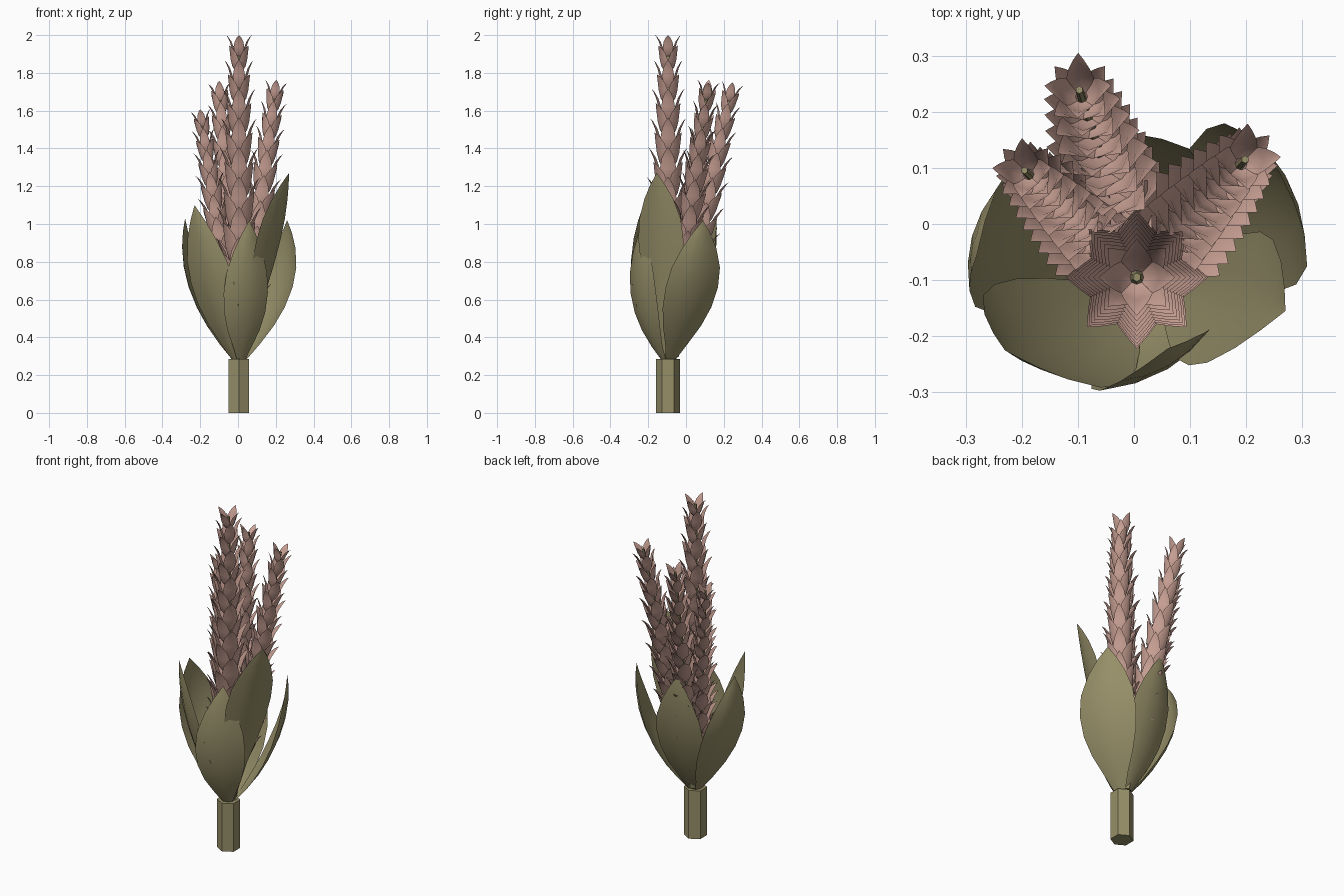
import bpy, bmesh, math
from mathutils import Vector

if "Cube" in bpy.data.objects:
    bpy.data.objects.remove(bpy.data.objects["Cube"])


def material(name, rgb):
    m = bpy.data.materials.new(name)
    m.diffuse_color = (*rgb, 1)
    m.use_nodes = True
    m.node_tree.nodes["Principled BSDF"].inputs["Base Color"].default_value = m.diffuse_color
    return m


GREEN = material("olive green", (0.305, 0.275, 0.14))
PINK = material("dusty pink", (0.62, 0.375, 0.315))
CX, CY = 0.005, -0.095


def finish(name, bm, mat, smooth=True):
    me = bpy.data.meshes.new(name)
    bm.to_mesh(me)
    bm.free()
    me.materials.append(mat)
    ob = bpy.data.objects.new(name, me)
    bpy.context.collection.objects.link(ob)
    for p in me.polygons:
        p.use_smooth = smooth
    return ob


def blade(bm, centre, widths, side, inward, cup, cols):
    """Loft a cupped, pointed blade along a list of centre points."""
    rows = []
    for c, w in zip(centre, widths):
        if w == 0:
            rows.append([bm.verts.new(c)])
            continue
        row = []
        for i in range(cols + 1):
            s = 2 * i / cols - 1
            row.append(bm.verts.new(c + side * (w * s) + inward * (cup * w * s * s)))
        rows.append(row)
    for a, b in zip(rows, rows[1:]):
        for i in range(cols):
            if len(b) == 1:
                bm.faces.new((a[i], a[i + 1], b[0]))
            else:
                bm.faces.new((a[i], a[i + 1], b[i + 1], b[i]))


def prism(name, p0, p1, r0, r1, sides, mat):
    """Straight tapered stalk between two points."""
    bm = bmesh.new()
    d = p1 - p0
    bmesh.ops.create_cone(bm, cap_ends=True, segments=sides, radius1=r0,
                          radius2=r1, depth=d.length)
    q = Vector((0, 0, 1)).rotation_difference(d)
    for v in bm.verts:
        v.co = q @ v.co + (p0 + p1) / 2
    return finish(name, bm, mat, False)


# Hexagonal stem
prism("stem", Vector((CX, CY, 0)), Vector((CX, CY, 0.285)), 0.0625, 0.0625, 6, GREEN)


# Cupped leaves: mid point, tip, facing angle, half width, shift of widest row
def leaf(name, mid, tip, angle, half, shift=1.0, cup=0.22):
    a = math.radians(angle)
    out = Vector((math.cos(a), math.sin(a), 0))
    side = Vector((-out.y, out.x, 0))
    base = Vector((CX, CY, 0.27)) + out * 0.025
    mid, tip = Vector(mid), Vector(tip)
    ctrl = mid * 2 - (base + tip) / 2
    ts = [t ** shift for t in (0, 0.12, 0.25, 0.38, 0.52, 0.66, 0.8, 0.91, 1)]
    ws = (0.15, 0.42, 0.73, 0.93, 1, 0.92, 0.65, 0.33, 0)
    pts = [base * (1 - t) ** 2 + ctrl * (2 * t * (1 - t)) + tip * t * t for t in ts]
    bm = bmesh.new()
    blade(bm, pts, [w * half for w in ws], side, -out, cup, 4)
    finish(name, bm, GREEN)


leaf("front_leaf", (0.055, -0.25, 0.62), (0.06, -0.222, 1.02), -60, 0.135)
leaf("right_leaf", (0.235, 0.045, 0.65), (0.26, 0.09, 1.02), 30, 0.16)
leaf("front_left_leaf", (-0.15, -0.22, 0.67), (-0.23, -0.225, 1.1), -128, 0.145)
leaf("left_leaf", (-0.245, -0.01, 0.65), (-0.28, -0.055, 1.03), 165, 0.145)
leaf("back_leaf", (-0.025, 0.115, 0.65), (-0.055, 0.16, 1.05), 98, 0.14)
leaf("front_right_leaf", (0.15, -0.14, 0.76), (0.27, -0.155, 1.27), -28, 0.135, 0.65)


# Flower spikes: rings of four pointed scales, alternating by 45 degrees
def spike(name, base, tip, rows=17):
    base, tip = Vector(base), Vector(tip)
    axis = tip - base
    k = axis.length / 1.7
    q = Vector((0, 0, 1)).rotation_difference(axis)
    up = q @ Vector((0, 0, 1))
    prism(name + "_core", base, base + axis * 0.975, 0.03 * k, 0.008 * k, 6, GREEN)
    bm = bmesh.new()
    for r in range(rows):
        f = r / (rows - 1)
        z = (0.22 + 1.37 * f) * k
        size = (1.04 - 0.48 * f ** 1.4) * k
        length = min(0.235 * size, 1.7 * k - z)
        for j in range(4):
            a = math.radians(90 * j + 45 * (r % 2))
            out = q @ Vector((math.cos(a), math.sin(a), 0))
            side = q @ Vector((-math.sin(a), math.cos(a), 0))
            prof = ((0.022, 0), (0.055, 0.2), (0.072, 0.45), (0.088, 0.7),
                    (0.108, 0.9), (0.122, 1))
            pts = [base + out * (x * size) + up * (z + y * length) for x, y in prof]
            ws = [w * size for w in (0.02, 0.042, 0.05, 0.04, 0.019, 0)]
            blade(bm, pts, ws, side, -out, 0.4, 2)
    finish(name + "_scales", bm, PINK)


spike("main_spike", (CX, CY, 0.3), (CX, CY, 2.0))
spike("right_spike", (0.015, -0.08, 0.3), (0.203, 0.12, 1.755))
spike("back_spike", (0.0, -0.065, 0.3), (-0.1, 0.247, 1.745))
spike("left_spike", (-0.01, -0.08, 0.3), (-0.2, 0.1, 1.6))
